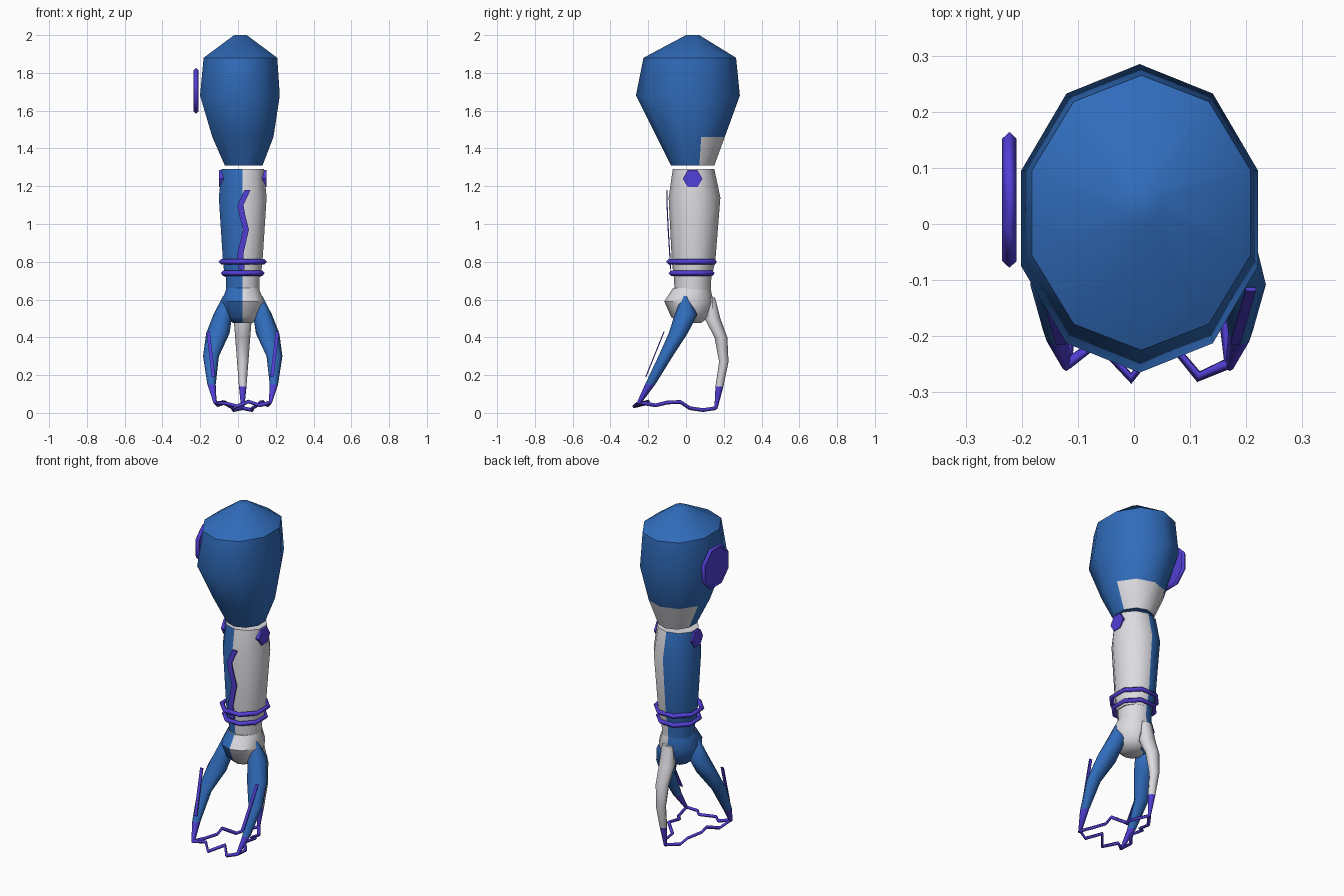
import bpy, bmesh, math
from mathutils import Vector, Matrix

if "Cube" in bpy.data.objects:
    bpy.data.objects.remove(bpy.data.objects["Cube"])

AX, AY = 0.025, 0.035  # arm axis


def material(name, rgb):
    m = bpy.data.materials.new(name)
    m.use_nodes = True
    m.diffuse_color = (*rgb, 1)
    m.node_tree.nodes["Principled BSDF"].inputs["Base Color"].default_value = (*rgb, 1)
    return m


BLUE = material("blue_armour", (0.03, 0.15, 0.5))
WHITE = material("pale_grey_armour", (0.72, 0.71, 0.75))
PURPLE = material("purple_trim", (0.085, 0.05, 0.68))


def finish(name, bm, mats, rule=None, smooth=None):
    """Turn a bmesh into an object, colouring its faces by a rule."""
    bmesh.ops.recalc_face_normals(bm, faces=bm.faces)
    if rule:
        for f in bm.faces:
            f.material_index = rule(f.calc_center_median())
    me = bpy.data.meshes.new(name)
    bm.to_mesh(me)
    bm.free()
    for m in mats:
        me.materials.append(m)
    ob = bpy.data.objects.new(name, me)
    bpy.context.collection.objects.link(ob)
    if smooth:
        bpy.ops.object.select_all(action='DESELECT')
        ob.select_set(True)
        bpy.context.view_layer.objects.active = ob
        bpy.ops.object.shade_smooth_by_angle(angle=math.radians(smooth))
    return ob


def loft(name, rings, sides, mats, rule=None, smooth=45):
    """Skin horizontal ellipses given as (x, y, z, radius x, radius y)."""
    bm = bmesh.new()
    loops = []
    for x, y, z, rx, ry in rings:
        angles = [math.pi / 2 + math.tau * i / sides for i in range(sides)]
        loops.append([bm.verts.new((x + rx * math.cos(a), y + ry * math.sin(a), z)) for a in angles])
    for a, b in zip(loops, loops[1:]):
        for i in range(sides):
            j = (i + 1) % sides
            bm.faces.new((a[i], a[j], b[j], b[i]))
    bm.faces.new(loops[0])
    bm.faces.new(loops[-1])
    return finish(name, bm, mats, rule, smooth)


def tube(name, points, radius, cyclic=False):
    """Square-section rod along a polyline."""
    cu = bpy.data.curves.new(name, 'CURVE')
    cu.dimensions = '3D'
    cu.bevel_depth = radius
    cu.bevel_resolution = 0
    cu.use_fill_caps = True
    sp = cu.splines.new('POLY')
    sp.points.add(len(points) - 1)
    for p, co in zip(sp.points, points):
        p.co = (*co, 1)
    sp.use_cyclic_u = cyclic
    cu.materials.append(PURPLE)
    ob = bpy.data.objects.new(name, cu)
    bpy.context.collection.objects.link(ob)
    return ob


def ribbon(name, points, width, thick=0.006):
    """Thin strip facing the front, following a polyline."""
    bm = bmesh.new()
    rows = []
    for x, y, z in points:
        rows.append([bm.verts.new((x + sx * width / 2, y + sy * thick / 2, z))
                     for sx, sy in ((-1, -1), (1, -1), (1, 1), (-1, 1))])
    for a, b in zip(rows, rows[1:]):
        for i in range(4):
            j = (i + 1) % 4
            bm.faces.new((a[i], a[j], b[j], b[i]))
    bm.faces.new(rows[0])
    bm.faces.new(rows[-1])
    return finish(name, bm, [PURPLE])


def side_disc(name, centre, radius, depth, sides, spin=0.0):
    """Flat prism whose axis lies along x."""
    bm = bmesh.new()
    bmesh.ops.create_cone(bm, cap_ends=True, segments=sides, radius1=radius, radius2=radius, depth=depth,
                          matrix=Matrix.Translation(centre) @ Matrix.Rotation(math.pi / 2, 4, 'Y')
                          @ Matrix.Rotation(spin, 4, 'Z'))
    return finish(name, bm, [PURPLE])


def circle(centre, ra, rb, sides, u, v):
    c, u, v = Vector(centre), Vector(u), Vector(v)
    return [c + u * ra * math.cos(t) + v * rb * math.sin(t)
            for t in (math.tau * (i + 0.5) / sides for i in range(sides))]


def two_tone(c):
    return 0 if c.x < AX else 1


def back_patch(c):
    return 1 if c.z < 1.46 and c.y > 0.035 + (c.z - 1.31) * 0.2 + 0.03 else 0


# Shoulder with pale patch low on the back
loft("shoulder", [(.03, .035, 1.31, .105, .115), (.026, .025, 1.46, .17, .18), (.01, .01, 1.68, .222, .275),
                  (.013, .02, 1.88, .205, .245), (.013, .035, 2.0, .035, .035)],
     10, [BLUE, WHITE], back_patch)

# Round shoulder emblem plate
BADGE = (-.222, .043, 1.705)
tube("badge_rim", circle(BADGE, .118, .118, 8, (0, 1, 0), (0, 0, 1)), .013, True)
side_disc("badge_plate", BADGE, .112, .012, 8, math.pi / 8)

# Forearm, elbow bolts and wrist
loft("forearm", [(AX, AY, .72, .1, .1), (AX, .04, .8, .11, .115), (AX, .045, 1.14, .133, .137),
                 (AX, .04, 1.29, .118, .11)], 10, [BLUE, WHITE], two_tone)
for side, label in ((-1, "right"), (1, "left")):
    side_disc(label + "_elbow_bolt", (AX + side * .112, AY, 1.24), .052, .028, 6)
loft("wrist", [(AX, AY, .64, .092, .095), (AX, AY, .73, .094, .1)], 10, [BLUE, WHITE], two_tone)
for i, (z, r) in enumerate(((.8, .12), (.74, .108))):
    tube("wrist_ring_%d" % (i + 1), circle((AX, .03, z), r * 1.04, r * 1.1, 8, (1, 0, 0), (0, 1, 0)), .014, True)

# Jagged stripe down the front of the forearm
ribbon("forearm_stripe", [(.05, -.1, 1.18), (.013, -.1, 1.1), (.022, -.098, 1.05), (.042, -.094, .97),
                          (.012, -.086, .84), (.02, -.082, .76)], .032)

# Palm
loft("palm", [(AX, .02, .475, .055, .06), (AX, .02, .51, .095, .1), (AX, .015, .59, .118, .13),
              (AX, .03, .66, .09, .1)], 10, [BLUE, WHITE], two_tone)


# Claw fingers with trimmed tips
def tip(c):
    return 1 if c.z < 0.14 else 0


FINGER = [(.09, -.005, .62, .014, .014), (.105, 0, .52, .05, .06), (.132, -.042, .42, .062, .05),
          (.168, -.108, .30, .042, .038), (.165, -.19, .15, .022, .027), (.146, -.25, .05, .008, .012)]
for side, label in ((-1, "right"), (1, "left")):
    loft(label + "_finger", [(AX + side * d, *rest) for d, *rest in FINGER], 8, [BLUE, PURPLE], tip, 60)
    ribbon(label + "_finger_stripe", [(AX + side * .183, -.116, .43), (AX + side * .155, -.213, .19)], .018)
loft("thumb", [(AX, .14, .61, .035, .014), (AX, .14, .5, .048, .042), (AX, .185, .4, .04, .034),
               (AX, .2, .27, .03, .025), (AX, .177, .14, .02, .021), (AX, .158, .02, .008, .008)],
     8, [WHITE, PURPLE], tip, 60)

# Jagged web joining the claw tips
tube("front_web", [(-.12, -.25, .055), (-.065, -.21, .05), (-.005, -.275, .035), (.055, -.2, .06),
                   (.115, -.272, .04), (.17, -.248, .055)], .01)
for side, label in ((-1, "right"), (1, "left")):
    tube(label + "_web", [(AX + side * d, y, z) for d, y, z in
                          ((.146, -.248, .055), (.135, -.16, .04), (.09, -.1, .055), (.11, -.03, .058),
                           (.05, .02, .025), (.05, .09, .015), (0, .158, .025))], .01)
